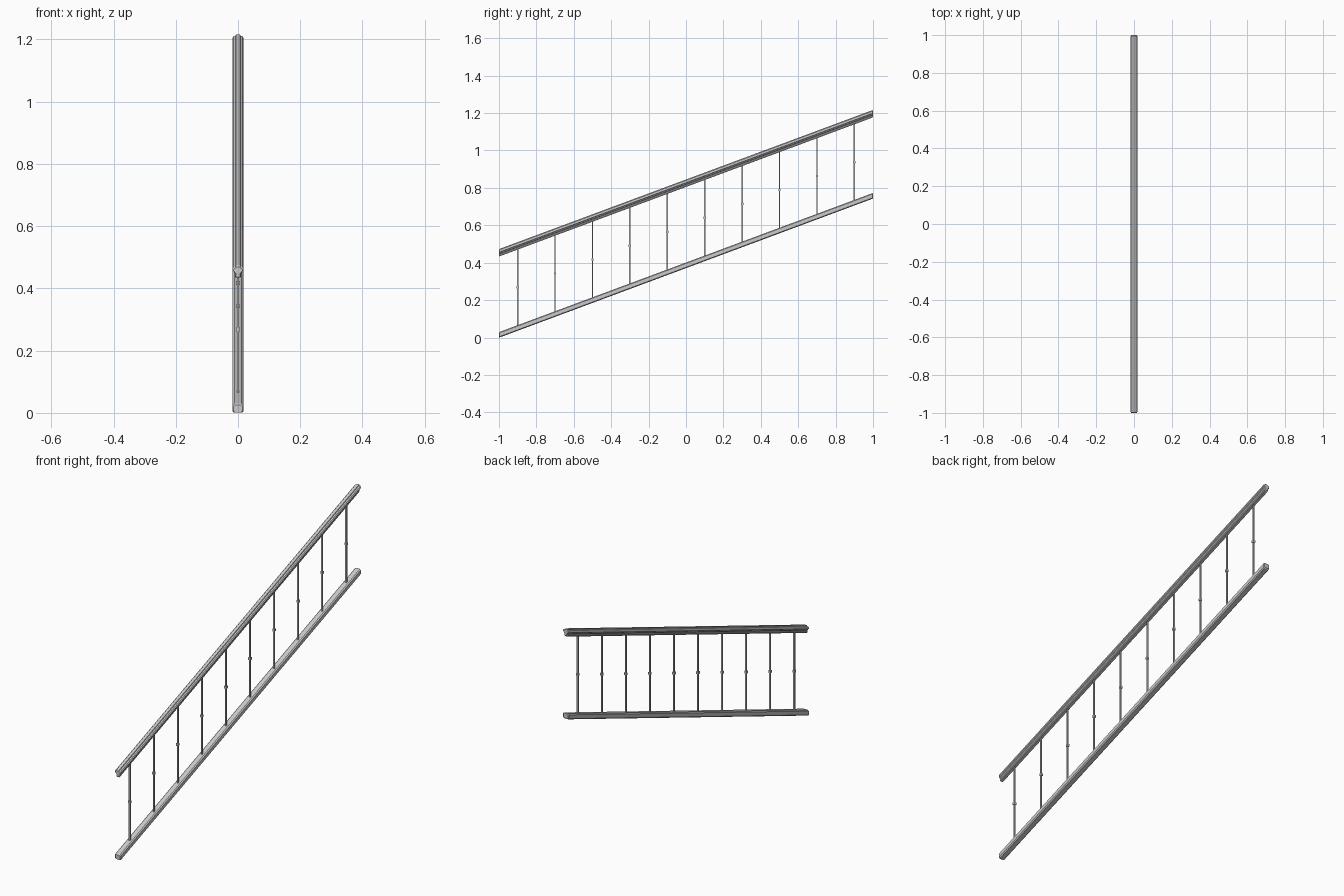
import bpy, bmesh
from mathutils import Matrix

if "Cube" in bpy.data.objects:
    bpy.data.objects.remove(bpy.data.objects["Cube"])

SLOPE = 0.372


def rise(y):
    return SLOPE * (y + 1)


def make_object(name, bm):
    bmesh.ops.recalc_face_normals(bm, faces=bm.faces)
    me = bpy.data.meshes.new(name)
    bm.to_mesh(me)
    bm.free()
    ob = bpy.data.objects.new(name, me)
    bpy.context.collection.objects.link(ob)
    return ob


def make_rail(name, half):
    """Mirror a half profile (x, z) and sweep it up the slope, with eased plumb-cut ends."""
    outline = half + [(-x, z) for x, z in reversed(half)]
    zc = (min(z for _, z in half) + max(z for _, z in half)) / 2
    bm = bmesh.new()
    rings = []
    for y, s in ((-1, 0.8), (-0.996, 1), (0.996, 1), (1, 0.8)):
        rings.append([bm.verts.new((x * s, y, zc + (z - zc) * s + rise(y))) for x, z in outline])
    n = len(outline)
    for a, b in zip(rings, rings[1:]):
        for i in range(n):
            j = (i + 1) % n
            bm.faces.new((a[i], a[j], b[j], b[i]))
    bm.faces.new(rings[0])
    bm.faces.new(rings[-1])
    return make_object(name, bm)


# Bottom rail: chamfered bar
make_rail("bottom_rail", [(0.012, -0.001), (0.0175, 0.004), (0.0175, 0.024), (0.012, 0.029)])

# Handrail: raised crown, steep shoulders, undercut and narrow foot
make_rail("handrail", [(0.007, 0.433), (0.009, 0.436), (0.009, 0.441), (0.006, 0.445),
                       (0.013, 0.449), (0.013, 0.453), (0.0175, 0.456), (0.0175, 0.463),
                       (0.015, 0.467), (0.0085, 0.469), (0.007, 0.473)])

# Balusters: thin square bars with a small block halfway up
for i in range(10):
    y = -0.9 + 0.2 * i
    z0, z1 = rise(y) + 0.02, rise(y) + 0.44
    bm = bmesh.new()
    for size, z, h in ((0.007, (z0 + z1) / 2, z1 - z0), (0.0125, rise(y) + 0.231, 0.0125)):
        bmesh.ops.create_cube(bm, size=1, matrix=Matrix.Translation((0, y, z))
                              @ Matrix.Diagonal((size, size, h, 1)))
    make_object(f"baluster_{i + 1}", bm)
